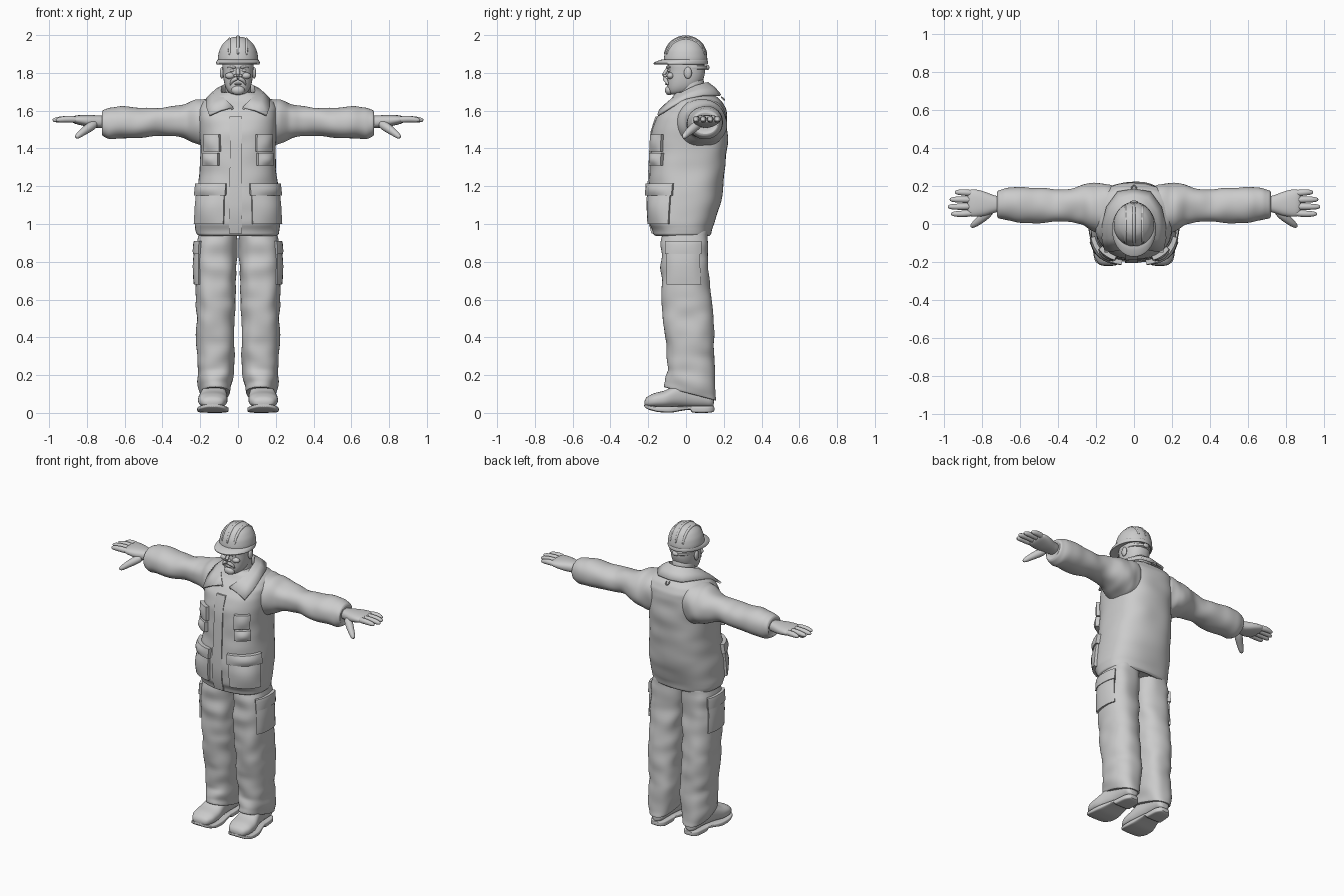
import bpy, bmesh, math
from mathutils import Vector, noise

SEG = 32


def finish(name, bm, mirror=False, subsurf=1, angle=50):
    bmesh.ops.recalc_face_normals(bm, faces=bm.faces)
    me = bpy.data.meshes.new(name)
    bm.to_mesh(me)
    bm.free()
    me.shade_smooth()
    me.set_sharp_from_angle(angle=math.radians(angle))
    ob = bpy.data.objects.new(name, me)
    bpy.context.collection.objects.link(ob)
    if subsurf:
        ob.modifiers.new("smooth", 'SUBSURF').levels = subsurf
        ob.modifiers["smooth"].render_levels = subsurf
    if mirror:
        ob.modifiers.new("mirror", 'MIRROR').use_mirror_merge = False
    return ob


def point(axis, row, ang, n=2.0, grow=0.0):
    # a superellipse point; row = (position on axis, a0, a1, b0, b1)
    t, a0, a1, b0, b1 = row
    c, s, e = math.cos(ang), math.sin(ang), 2 / n
    a = (a0 + a1) / 2 + ((a1 - a0) / 2 + grow) * math.copysign(abs(c) ** e, c)
    b = (b0 + b1) / 2 + ((b1 - b0) / 2 + grow) * math.copysign(abs(s) ** e, s)
    return Vector({'z': (a, b, t), 'x': (t, a, b), 'y': (a, t, b)}[axis])


def mix(r0, r1, f):
    return tuple(p + (q - p) * f for p, q in zip(r0, r1))


def sample(rows, t):
    for r0, r1 in zip(rows, rows[1:]):
        if r0[0] <= t <= r1[0]:
            return mix(r0, r1, (t - r0[0]) / (r1[0] - r0[0]))
    return rows[-1]


def skin(bm, rings):
    vs = [[bm.verts.new(p) for p in r] for r in rings]
    for r0, r1 in zip(vs, vs[1:]):
        for i in range(len(r0)):
            j = (i + 1) % len(r0)
            bm.faces.new((r0[i], r0[j], r1[j], r1[i]))
    bm.faces.new(vs[0])
    bm.faces.new(vs[-1])


def loft(name, axis, rows, n=2.0, mirror=False, steps=1, fold=0.0, freq=(9, 9, 9), tilt=None, seg=SEG):
    full = [mix(a, b, k / steps) for a, b in zip(rows, rows[1:]) for k in range(steps)] + [rows[-1]]
    rings = []
    for row in full:
        ring = []
        for i in range(seg):
            ang = math.tau * i / seg
            p = point(axis, row, ang, n)
            if fold:
                w = noise.noise(Vector(p[k] * freq[k] for k in range(3)))
                p = point(axis, row, ang, n, fold * w)
            if tilt:
                p.z += tilt(p)
            ring.append(p)
        rings.append(ring)
    bm = bmesh.new()
    skin(bm, rings)
    return finish(name, bm, mirror)


def tube(name, pts, radii, mirror=False, seg=12):
    # round tapered tube through the points
    pts = [Vector(p) for p in pts]
    rings = []
    for i, p in enumerate(pts):
        d = (pts[min(i + 1, len(pts) - 1)] - pts[max(i - 1, 0)]).normalized()
        u = d.cross(Vector((0.1, 0.2, 1)) if abs(d.z) < .9 else Vector((1, 0, 0))).normalized()
        v = d.cross(u)
        rings.append([p + radii[i] * (u * math.cos(math.tau * k / seg) + v * math.sin(math.tau * k / seg))
                      for k in range(seg)])
    bm = bmesh.new()
    skin(bm, rings)
    return finish(name, bm, mirror)


def blob(name, loc, size, mirror=False):
    bm = bmesh.new()
    bmesh.ops.create_uvsphere(bm, u_segments=16, v_segments=10, radius=1)
    for v in bm.verts:
        v.co = Vector(loc) + Vector(c * s for c, s in zip(v.co, size))
    return finish(name, bm, mirror, 0)


def panel(name, rows, n, a0, a1, z0, z1, thick, bulge=0.0, mirror=False, cells=8):
    # raised patch that follows a lofted garment
    us = [0] + [i / cells for i in range(cells + 1)] + [1]
    bm = bmesh.new()
    grid = []
    for i, u in enumerate(us):
        line = []
        for j, w in enumerate(us):
            edge = i in (0, len(us) - 1) or j in (0, len(us) - 1)
            off = -0.012 if edge else thick + bulge * math.sin(math.pi * u) * math.sin(math.pi * w)
            z = z0 + (z1 - z0) * w
            line.append(bm.verts.new(point('z', sample(rows, z), math.radians(a0 + (a1 - a0) * u), n, off)))
        grid.append(line)
    for i in range(len(us) - 1):
        for j in range(len(us) - 1):
            bm.faces.new((grid[i][j], grid[i + 1][j], grid[i + 1][j + 1], grid[i][j + 1]))
    return finish(name, bm, mirror, 0)


# Jacket body
jacket = [(z, -w, w, f, b) for z, w, f, b in (
    (.945, .17, -.13, .10), (.935, .20, -.16, .12), (.945, .217, -.175, .133), (.97, .224, -.182, .14),
    (1.0, .23, -.195, .15), (1.1, .224, -.2, .18), (1.2, .213, -.197, .2), (1.3, .203, -.192, .211),
    (1.4, .2, -.187, .217), (1.48, .205, -.183, .219), (1.56, .212, -.162, .22), (1.61, .212, -.125, .214),
    (1.65, .19, -.09, .19), (1.68, .14, -.07, .155), (1.7, .09, -.05, .12))]
loft("jacket_body", 'z', jacket, 2.5, steps=3, fold=.009, freq=(7, 7, 13))
jacket = jacket[1:]
panel("front_placket", jacket, 2.5, -98, -87, .95, 1.57, .007)
panel("lower_pocket", jacket, 2.5, -76, -18, 1.0, 1.16, .014, .012, True)
panel("lower_pocket_flap", jacket, 2.5, -78, -15, 1.15, 1.215, .022, .01, True)
panel("chest_pocket", jacket, 2.5, -66, -36, 1.31, 1.375, .022, .012, True)
panel("chest_pocket_flap", jacket, 2.5, -68, -38, 1.385, 1.475, .02, .008, True)

# Sleeves
loft("sleeve", 'x', [
    (.10, -.03, .2, 1.42, 1.66), (.17, -.06, .216, 1.40, 1.668), (.22, -.04, .215, 1.425, 1.66),
    (.27, -.005, .205, 1.45, 1.64), (.33, .012, .19, 1.465, 1.622), (.42, .012, .18, 1.465, 1.613),
    (.52, .003, .195, 1.455, 1.615), (.62, .01, .197, 1.45, 1.62), (.68, .018, .19, 1.452, 1.617),
    (.715, .03, .18, 1.468, 1.602), (.722, .04, .17, 1.48, 1.59), (.715, .06, .15, 1.5, 1.57)],
    2.2, True, 3, .011, (14, 9, 9))

# Hands
loft("palm", 'x', [(.68, .068, .142, 1.508, 1.572), (.74, .06, .15, 1.508, 1.575), (.78, .042, .17, 1.51, 1.578),
                   (.83, .036, .184, 1.522, 1.578), (.865, .038, .184, 1.53, 1.575), (.88, .055, .17, 1.54, 1.565)],
     2.4, True, seg=20)
for label, y, tip in (("index", .053, .965), ("middle", .091, .982), ("ring", .129, .972), ("little", .167, .945)):
    tube(label + "_finger", [(.84, y * .9 + .011, 1.552), (.9, y, 1.556), (tip - .03, y, 1.553),
                             (tip - .008, y, 1.55), (tip, y, 1.549)], [.019, .018, .016, .012, .005], True)
tube("thumb", [(.75, .075, 1.535), (.79, .04, 1.51), (.825, .01, 1.485), (.85, -.008, 1.464), (.86, -.016, 1.456)],
     [.025, .026, .02, .016, .006], True)

# Trousers
leg = [(.07, .07, .17, -.08, .13), (.1, .04, .202, -.112, .16), (.15, .034, .206, -.112, .162),
       (.22, .026, .21, -.098, .156), (.3, .02, .217, -.1, .147), (.4, .018, .221, -.113, .148),
       (.5, .014, .221, -.123, .147), (.6, .012, .222, -.13, .136), (.7, .009, .226, -.132, .122),
       (.8, .007, .226, -.132, .116), (.9, .004, .22, -.13, .116), (.99, .002, .2, -.12, .11)]
leg[0] = (.105, .07, .17, -.08, .13)
loft("trouser_leg", 'z', leg, 2.5, True, 3, .014, (9, 9, 15),
     lambda p: -.26 * (p.y - .02) * max(0, min(1, (.25 - p.z) / .12)))
leg = leg[1:]
panel("cargo_pocket", leg, 2.5, -42, 33, .68, .87, .009, .005, True)
panel("cargo_pocket_flap", leg, 2.5, -44, 35, .84, .91, .016, .002, True)

# Boots
loft("boot_upper", 'y', [
    (-.22, .105, .165, .04, .065), (-.208, .078, .19, .03, .085), (-.17, .057, .212, .026, .105),
    (-.11, .054, .212, .025, .118), (-.05, .06, .195, .03, .155), (.02, .068, .178, .03, .18),
    (.09, .07, .172, .03, .17), (.13, .076, .166, .03, .13), (.148, .1, .145, .035, .09)], 2.4, True, 2)
loft("boot_sole", 'y', [
    (-.222, .1, .17, .032, .048), (-.2, .065, .205, .017, .04), (-.15, .05, .217, .004, .034),
    (-.08, .05, .215, 0, .034), (-.02, .06, .195, .012, .036), (.025, .066, .182, .018, .036),
    (.03, .066, .182, 0, .036), (.12, .068, .175, 0, .036), (.152, .095, .15, .006, .036)], 5, True, 2)

# Head and neck
loft("neck", 'z', [(1.62, -.075, .075, -.05, .11), (1.68, -.07, .07, -.045, .1), (1.74, -.068, .068, -.045, .098),
                   (1.8, -.066, .066, -.04, .09)])
loft("head", 'z', [(1.685, -.03, .03, -.085, -.02), (1.695, -.05, .05, -.094, .03), (1.72, -.066, .066, -.1, .06),
                   (1.75, -.075, .075, -.1, .088), (1.79, -.08, .08, -.1, .1), (1.815, -.081, .081, -.094, .102),
                   (1.84, -.084, .084, -.1, .1), (1.88, -.08, .08, -.09, .09)], 2.3)
tube("nose", [(0, -.095, 1.825), (0, -.106, 1.808), (0, -.12, 1.79), (0, -.112, 1.779)], [.009, .012, .015, .008])
blob("nostril", (.013, -.108, 1.785), (.01, .012, .008), True)
blob("eye", (.032, -.088, 1.813), (.013, .009, .008), True)
tube("eyebrow", [(.01, -.1, 1.827), (.03, -.099, 1.833), (.058, -.08, 1.828)], [.006, .008, .004], True)
blob("cheek", (.042, -.082, 1.785), (.026, .02, .018), True)
blob("ear", (.085, .01, 1.8), (.011, .021, .031), True)
tube("moustache", [(0, -.112, 1.772), (.018, -.113, 1.768), (.036, -.102, 1.754), (.042, -.094, 1.733)],
     [.01, .012, .01, .004], True)
blob("lower_lip", (0, -.1, 1.741), (.02, .012, .006))
blob("chin_beard", (0, -.088, 1.708), (.036, .024, .026))

# Collar, open at the front
top = [(0, .118, 1.745), (.055, .1, 1.742), (.086, .05, 1.728), (.092, -.01, 1.7), (.075, -.075, 1.66), (.03, -.128, 1.617)]
low = [(0, .182, 1.682), (.085, .168, 1.682), (.142, .09, 1.682), (.165, .0, 1.662), (.168, -.075, 1.622), (.152, -.148, 1.575)]
bm = bmesh.new()
strips = []
for p, q in zip(top, low):
    p, q = Vector(p), Vector(q)
    inner = Vector((p.x * .82, p.y * .82, p.z - .06))
    strips.append([bm.verts.new(c) for c in (inner, p, p.lerp(q, .5) + Vector((0, 0, .006)), q)])
for s0, s1 in zip(strips, strips[1:]):
    for k in range(3):
        bm.faces.new((s0[k], s1[k], s1[k + 1], s0[k + 1]))
collar = finish("collar", bm, False, 0)
m = collar.modifiers.new("mirror", 'MIRROR')
m.use_clip = True
m = collar.modifiers.new("thickness", 'SOLIDIFY')
m.thickness, m.offset = .012, 0
tube("hanging_loop", [(-.012, .185, 1.675), (-.01, .2, 1.66), (0, .205, 1.655), (.01, .2, 1.66), (.012, .185, 1.675)],
     [.005] * 5, seg=8)

# Hard hat
dome = [(1.85, -.106, .106, -.118, .112), (1.88, -.108, .108, -.118, .114), (1.92, -.1, .1, -.109, .106),
        (1.955, -.081, .081, -.089, .087), (1.98, -.053, .053, -.06, .058), (1.992, -.022, .022, -.026, .024)]
loft("hat_dome", 'z', dome, 2.05, steps=2)
loft("hat_brim", 'z', [(1.875, -.108, .108, -.12, .113), (1.86, -.115, .115, -.16, .117),
                       (1.852, -.117, .117, -.175, .118), (1.844, -.114, .114, -.172, .115),
                       (1.85, -.1, .1, -.12, .1)], 2.0, steps=2)
for x, s in ((0, 1.0), (.045, .9), (-.045, .9)):
    arc = [math.radians(12 + 156 * k / 14) for k in range(15)]
    tube("hat_ridge", [(x, -.002 + .114 * s * math.cos(a), 1.87 + .121 * s * math.sin(a)) for a in arc],
         [.004] + [.009] * 13 + [.004], seg=10)
loft("hat_strap", 'z', [(1.815, -.07, .07, -.06, .105), (1.818, -.081, .081, -.06, .114),
                        (1.838, -.083, .083, -.06, .116), (1.842, -.07, .07, -.06, .105)])
blob("hat_adjuster", (0, .114, 1.828), (.022, .01, .014))
